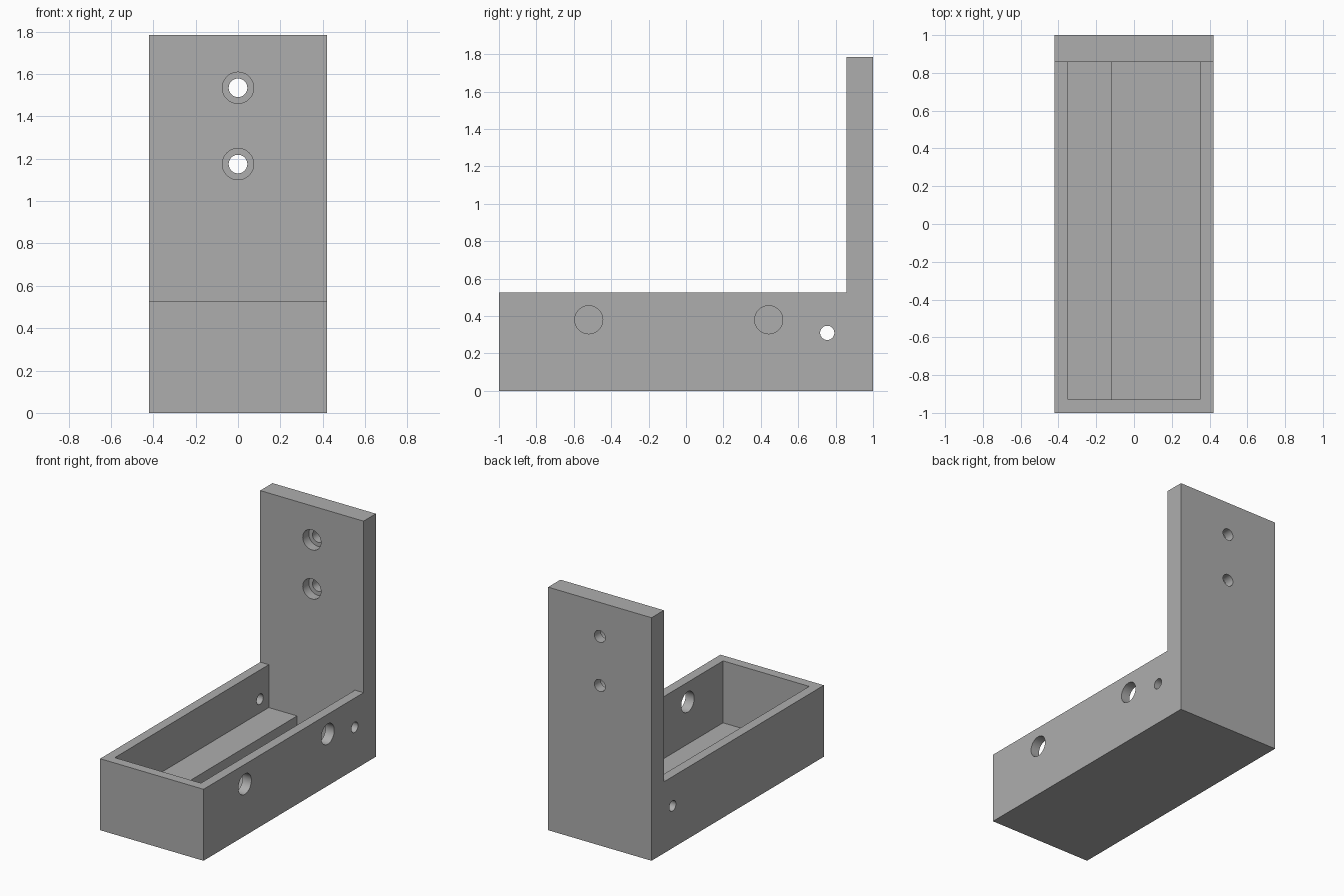
import bpy
import bmesh
from math import pi, radians
from mathutils import Matrix, Vector

if "Cube" in bpy.data.objects:
    bpy.data.objects.remove(bpy.data.objects["Cube"], do_unlink=True)

# Main dimensions
HALF_W, HALF_L = 0.42, 1.0
TRAY_H, PLATE_H = 0.525, 1.785
WALL = 0.07
PLATE_Y = 0.857

grey = bpy.data.materials.new("plain grey")
grey.use_nodes = True
grey.diffuse_color = (0.42, 0.42, 0.42, 1)
grey.node_tree.nodes["Principled BSDF"].inputs["Base Color"].default_value = grey.diffuse_color


def finish(bm, name):
    bmesh.ops.recalc_face_normals(bm, faces=bm.faces)
    mesh = bpy.data.meshes.new(name)
    bm.to_mesh(mesh)
    bm.free()
    obj = bpy.data.objects.new(name, mesh)
    bpy.context.collection.objects.link(obj)
    mesh.materials.append(grey)
    return obj


def prism(name, profile, offset):
    """Extrude a closed 3D outline along an offset."""
    bm = bmesh.new()
    face = bm.faces.new([bm.verts.new(p) for p in profile])
    new = bmesh.ops.extrude_face_region(bm, geom=[face])["geom"]
    verts = [v for v in new if isinstance(v, bmesh.types.BMVert)]
    bmesh.ops.translate(bm, verts=verts, vec=offset)
    return finish(bm, name)


def drill(name, start, end, radius):
    """Round cutter running between two points."""
    start, end = Vector(start), Vector(end)
    axis = end - start
    turn = axis.to_track_quat("Z", "Y").to_matrix().to_4x4()
    bm = bmesh.new()
    bmesh.ops.create_cone(bm, cap_ends=True, segments=48, radius1=radius, radius2=radius,
                          depth=axis.length,
                          matrix=Matrix.Translation((start + end) / 2) @ turn)
    return finish(bm, name)


# L-shaped bracket: low tray with a tall plate at the back
side = [(-HALF_L, 0), (HALF_L, 0), (HALF_L, PLATE_H), (PLATE_Y, PLATE_H),
        (PLATE_Y, TRAY_H), (-HALF_L, TRAY_H)]
bracket = prism("tray_bracket", [(-HALF_W, y, z) for y, z in side], (2 * HALF_W, 0, 0))

# Tray cavity with a raised ledge along one side
inner, ledge_x, ledge_z, above = HALF_W - WALL, -0.12, 0.21, TRAY_H + 0.1
section = [(-inner, above), (-inner, ledge_z), (ledge_x, ledge_z),
           (ledge_x, WALL), (inner, WALL), (inner, above)]
front = -HALF_L + WALL
cutters = [prism("cavity_cutter", [(x, front, z) for x, z in section], (0, PLATE_Y - front, 0))]

# Large holes through one side wall only
for y in (-0.52, 0.442):
    cutters.append(drill("side_hole_cutter", (0.2, y, 0.38), (0.6, y, 0.38), 0.075))

# Small cross hole through both side walls
cutters.append(drill("cross_hole_cutter", (-0.6, 0.755, 0.31), (0.6, 0.755, 0.31), 0.038))

# Counterbored screw holes in the back plate
for z in (1.175, 1.535):
    cutters.append(drill("screw_hole_cutter", (0, 0.7, z), (0, 1.2, z), 0.044))
    cutters.append(drill("counterbore_cutter", (0, 0.7, z), (0, PLATE_Y + WALL, z), 0.074))

# Cut everything, then discard the cutters
for cutter in cutters:
    cutter.hide_render = True
    mod = bracket.modifiers.new(cutter.name, "BOOLEAN")
    mod.operation, mod.solver, mod.object = "DIFFERENCE", "EXACT", cutter

bpy.context.view_layer.update()
evaluated = bracket.evaluated_get(bpy.context.evaluated_depsgraph_get())
result = bpy.data.meshes.new_from_object(evaluated)
bracket.modifiers.clear()
bracket.data = result
result.name = "tray_bracket"
result.materials.clear()
result.materials.append(grey)
for polygon in result.polygons:
    polygon.material_index = 0
for cutter in cutters:
    bpy.data.objects.remove(cutter, do_unlink=True)

# Smooth hole walls, sharp edges elsewhere
bpy.ops.object.select_all(action="DESELECT")
bracket.select_set(True)
bpy.context.view_layer.objects.active = bracket
bpy.ops.object.shade_smooth_by_angle(angle=radians(30))
